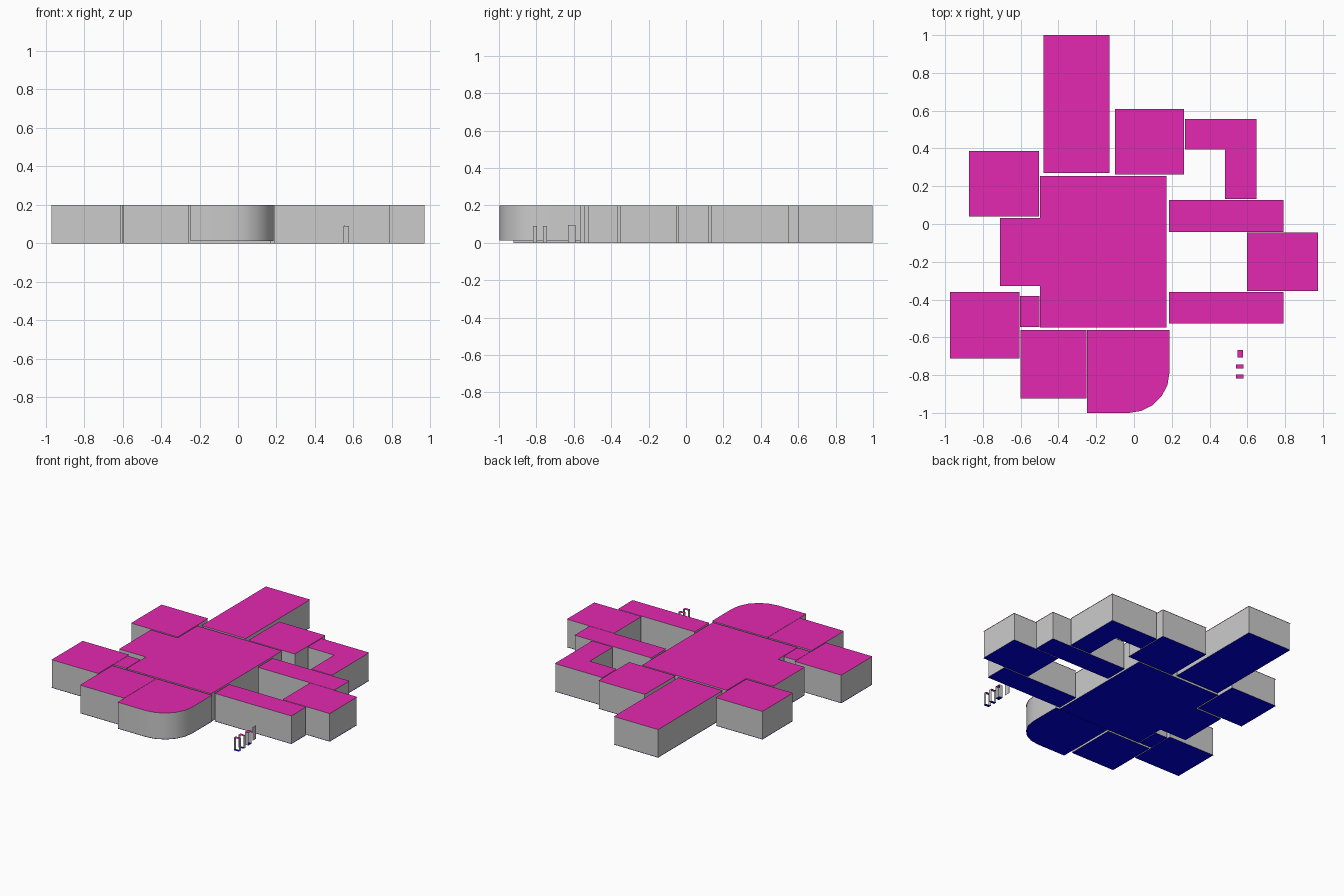
import bpy, bmesh, math
from mathutils import Vector

if "Cube" in bpy.data.objects:
    bpy.data.objects.remove(bpy.data.objects["Cube"], do_unlink=True)


def material(name, rgb):
    mat = bpy.data.materials.new(name)
    mat.use_nodes = True
    mat.diffuse_color = (*rgb, 1)
    mat.node_tree.nodes["Principled BSDF"].inputs["Base Color"].default_value = (*rgb, 1)
    return mat


MATERIALS = [material("wall grey", (0.6, 0.6, 0.6)),
             material("ceiling magenta", (0.78, 0.021, 0.44)),
             material("floor blue", (0.0, 0.0, 0.8))]
HEIGHT = 0.2
OVERHANG = 0.003


def rect(x0, x1, y0, y1):
    return [(x0, y0), (x1, y0), (x1, y1), (x0, y1)]


def shrink(outline, distance):
    """Move every side of a counter-clockwise outline inwards."""
    points = [Vector(p) for p in outline]
    result = []
    for i, p in enumerate(points):
        a = (p - points[i - 1]).normalized()
        b = (points[(i + 1) % len(points)] - p).normalized()
        normals = Vector((-a.y, a.x)) + Vector((-b.y, b.x))
        result.append(p + normals * distance / (1 + a.dot(b)))
    return result


def room(name, outline, base=0.0, top=HEIGHT, overhang=OVERHANG, open_axis=None):
    """Floor and ceiling sheets with walls set in; open_axis drops faces along that axis."""
    bm = bmesh.new()

    def ring(points, z):
        return [bm.verts.new((x, y, z)) for x, y in points]

    bm.faces.new(ring(outline, top)).material_index = 1
    bm.faces.new(ring(reversed(outline), base)).material_index = 2
    inner = shrink(outline, overhang)
    low, high = ring(inner, base), ring(inner, top)
    for i in range(len(inner)):
        bm.faces.new((low[i - 1], low[i], high[i], high[i - 1]))
    bm.normal_update()
    if open_axis is not None:
        gone = [f for f in bm.faces if abs(f.normal[open_axis]) > 0.5]
        bmesh.ops.delete(bm, geom=gone, context='FACES')
    mesh = bpy.data.meshes.new(name)
    bm.to_mesh(mesh)
    bm.free()
    for mat in MATERIALS:
        mesh.materials.append(mat)
    obj = bpy.data.objects.new(name, mesh)
    bpy.context.collection.objects.link(obj)
    return obj


# Rectangular rooms and corridors
for name, box in {
    "back_long_room": (-0.48, -0.13, 0.271, 1.0),
    "back_room": (-0.101, 0.266, 0.261, 0.608),
    "back_right_room": (-0.873, -0.504, 0.041, 0.386),
    "right_passage": (-0.603, -0.501, -0.544, -0.38),
    "front_right_room": (-0.973, -0.605, -0.712, -0.361),
    "front_room": (-0.6, -0.252, -0.925, -0.56),
    "back_corridor": (0.185, 0.791, -0.042, 0.127),
    "front_corridor": (0.185, 0.791, -0.528, -0.361),
    "left_room": (0.599, 0.973, -0.356, -0.045),
}.items():
    room(name, rect(*box))

# Central hall with a bay on its right side
room("main_hall", [(-0.498, -0.547), (0.171, -0.547), (0.171, 0.253), (-0.498, 0.253),
                   (-0.498, 0.031), (-0.709, 0.031), (-0.709, -0.328), (-0.498, -0.328)])

# Corridor that turns a corner
room("corner_corridor", [(0.27, 0.394), (0.483, 0.394), (0.483, 0.133),
                         (0.648, 0.133), (0.648, 0.555), (0.27, 0.555)])

# Front room with one rounded corner, set slightly off the ground
R, STEPS = 0.215, 5
arc = [(-0.027 + R * math.cos(a), -0.785 + R * math.sin(a))
       for a in (math.pi / 2 * (i / STEPS - 1) for i in range(STEPS + 1))]
rounded = room("rounded_room", [(-0.25, -1.0)] + arc + [(0.188, -0.56), (-0.25, -0.56)], base=0.012)
bpy.context.view_layer.objects.active = rounded
rounded.select_set(True)
bpy.ops.object.shade_smooth_by_angle(angle=math.radians(40))

# Small doorways, each open on two opposite sides
for i, (box, axis) in enumerate([((0.54, 0.58, -0.819, -0.796), 1),
                                 ((0.54, 0.58, -0.765, -0.743), 1),
                                 ((0.548, 0.576, -0.706, -0.668), 0)], 1):
    room(f"doorway_{i}", rect(*box), top=0.09, overhang=0, open_axis=axis)

# Flat door panel
room("door_panel", rect(0.555, 0.557, -0.632, -0.591), top=0.095, overhang=0, open_axis=2)
